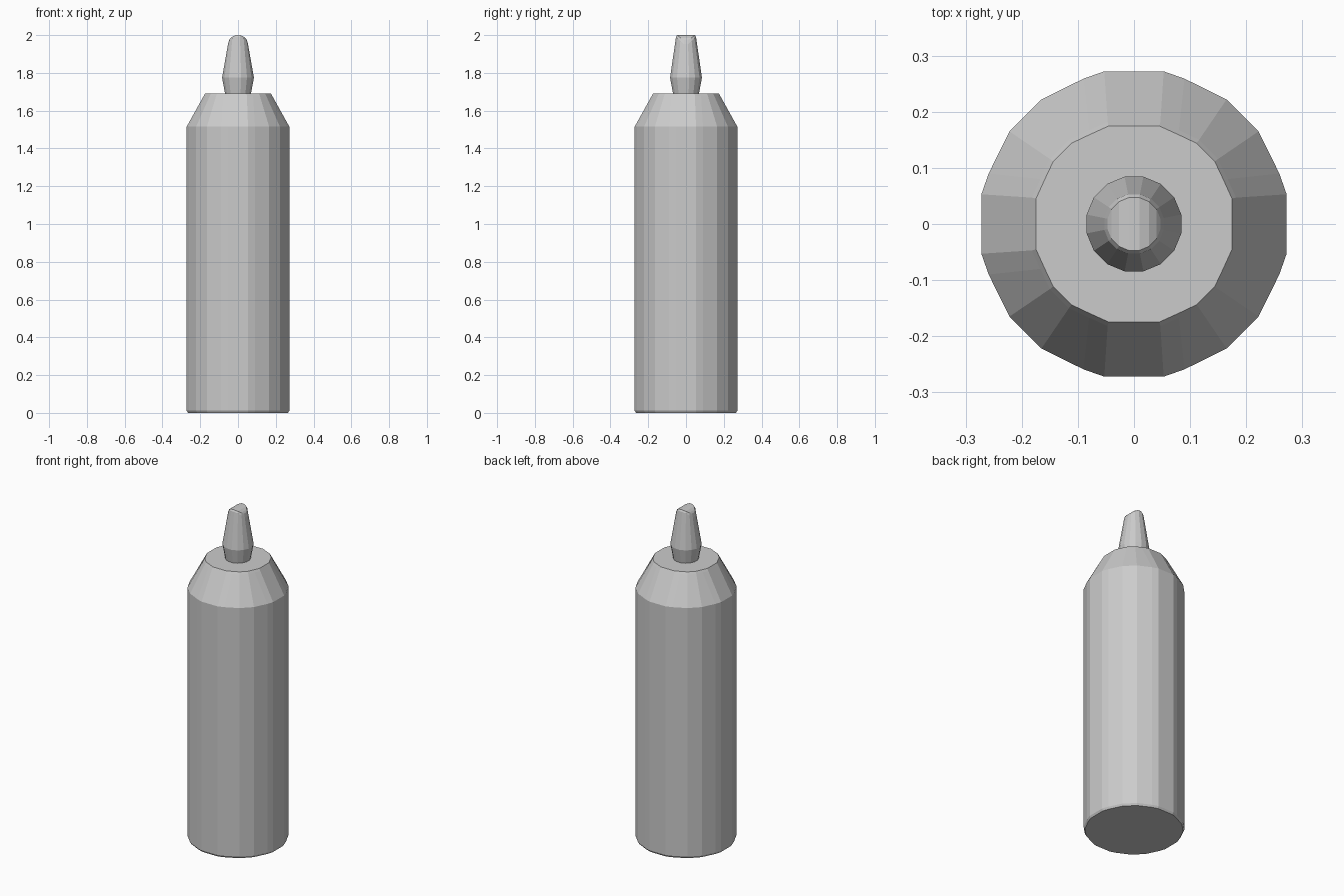
import bpy
import bmesh
from math import sin, cos, radians, pi, sqrt

cube = bpy.data.objects.get("Cube")
if cube:
    bpy.data.objects.remove(cube, do_unlink=True)

grey = bpy.data.materials.new("light_grey_plastic")
grey.use_nodes = True
colour = (0.6, 0.6, 0.6, 1)
grey.diffuse_color = colour
grey.node_tree.nodes["Principled BSDF"].inputs["Base Color"].default_value = colour


def add_ring(bm, points):
    return [bm.verts.new(p) for p in points]


def bridge(bm, low, high):
    n = len(low)
    for i in range(n):
        j = (i + 1) % n
        bm.faces.new((low[i], low[j], high[j], high[i]))


def finish(bm, name):
    bmesh.ops.recalc_face_normals(bm, faces=bm.faces)
    mesh = bpy.data.meshes.new(name)
    bm.to_mesh(mesh)
    bm.free()
    mesh.materials.append(grey)
    obj = bpy.data.objects.new(name, mesh)
    bpy.context.collection.objects.link(obj)
    return obj


def four_way(quadrant):
    """Repeat one quadrant of an outline around the axis."""
    pts = list(quadrant)
    for _ in range(3):
        quadrant = [(-y, x) for x, y in quadrant]
        pts += quadrant
    return pts


# Bottle: faceted cylinder with soft corners, sloped shoulder and flat top
wall = four_way([(0.272, 0.053), (0.259, 0.09), (0.222, 0.165),
                 (0.165, 0.222), (0.09, 0.259), (0.053, 0.272)])
neck = four_way([(0.182, 0.047), (0.167, 0.08), (0.15, 0.116),
                 (0.116, 0.15), (0.08, 0.167), (0.047, 0.182)])
levels = [(wall, 0.975, 0), (wall, 1, 0.012), (wall, 1, 1.515),
          (neck, 1, 1.677), (neck, 0.96, 1.69)]
bm = bmesh.new()
rings = [add_ring(bm, [(x * s, y * s, z) for x, y in outline])
         for outline, s, z in levels]
for low, high in zip(rings, rings[1:]):
    bridge(bm, low, high)
bm.faces.new(rings[0])
bm.faces.new(rings[-1])
finish(bm, "bottle_body")

# Nozzle: flared base, tapering spout and a tip rounded across x
SIDES = 16


def circle(radius):
    return [(radius * cos((i + 0.5) * 2 * pi / SIDES),
             radius * sin((i + 0.5) * 2 * pi / SIDES)) for i in range(SIDES)]


def tip_height(x, top):
    return top - 0.055 + sqrt(max(0, 0.055 ** 2 - x * x))


bm = bmesh.new()
rings = [add_ring(bm, [(x, y, z) for x, y in circle(r)])
         for r, z in ((0.069, 1.685), (0.086, 1.775))]
for r, top in ((0.054, 1.992), (0.048, 2.001)):
    rings.append(add_ring(bm, [(x, y, tip_height(x, top)) for x, y in circle(r)]))
for low, high in zip(rings, rings[1:]):
    bridge(bm, low, high)
bm.faces.new(rings[0])

# Strips across the rounded tip
tip = rings[-1]
half = SIDES // 2
for i in range(half - 1):
    bm.faces.new((tip[i], tip[i + 1], tip[-2 - i], tip[-1 - i]))
finish(bm, "nozzle")
